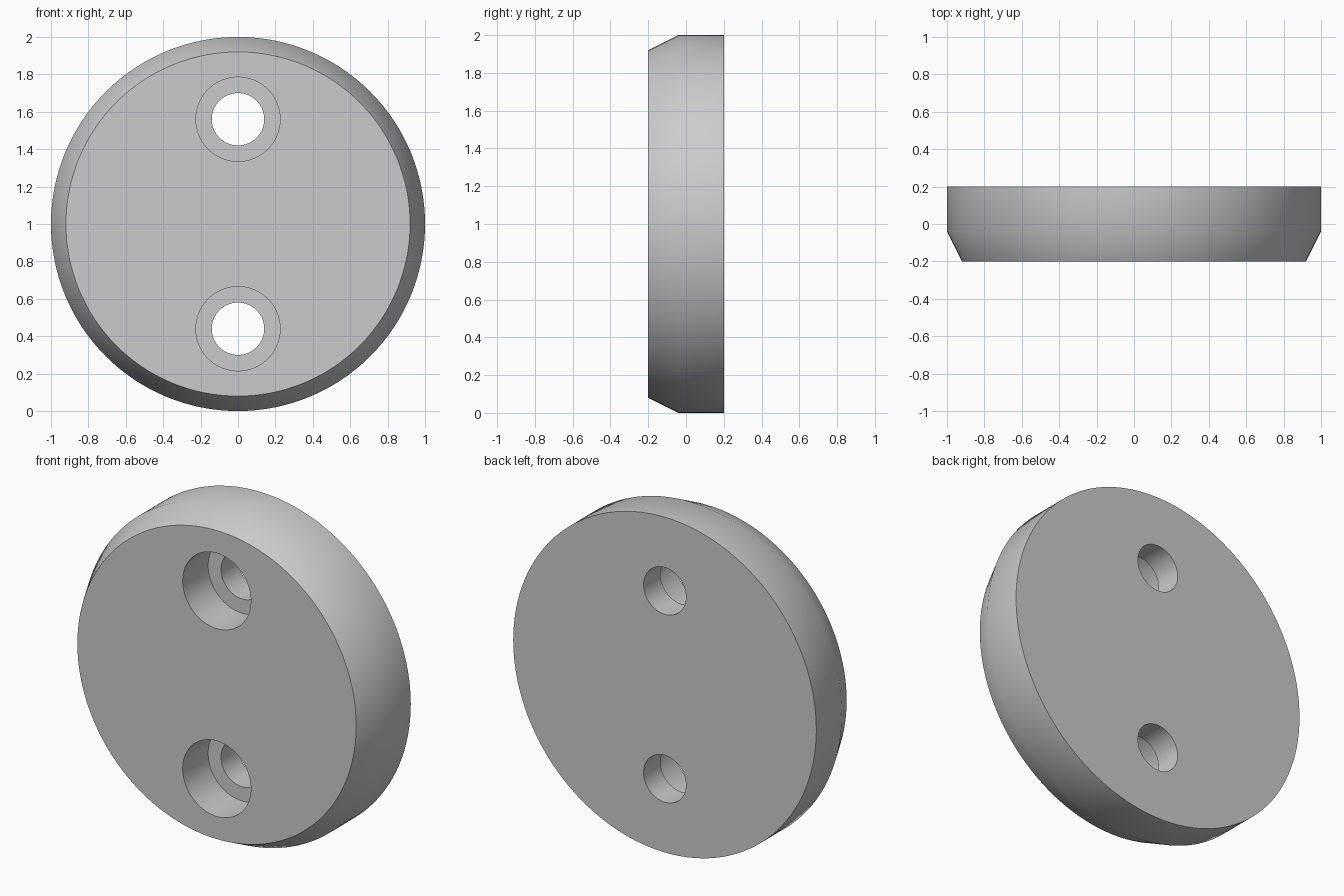
import bpy
import math

cube = bpy.data.objects.get("Cube")
if cube:
    bpy.data.objects.remove(cube, do_unlink=True)

SEGMENTS = 128
FRONT, BACK = -0.2, 0.2

grey = bpy.data.materials.new("plain grey")
grey.use_nodes = True
grey.diffuse_color = (0.6, 0.6, 0.6, 1)
grey.node_tree.nodes["Principled BSDF"].inputs["Base Color"].default_value = grey.diffuse_color


def turned(name, profile, z):
    """Solid of revolution about the y axis from (radius, y) rings, capped at both ends."""
    angles = [2 * math.pi * i / SEGMENTS for i in range(SEGMENTS)]
    verts = [(r * math.sin(a), y, z + r * math.cos(a)) for r, y in profile for a in angles]
    faces = [range(SEGMENTS - 1, -1, -1),
             range(len(verts) - SEGMENTS, len(verts))]
    for ring in range(len(profile) - 1):
        base = ring * SEGMENTS
        for i in range(SEGMENTS):
            j = (i + 1) % SEGMENTS
            faces.append((base + i, base + j, base + j + SEGMENTS, base + i + SEGMENTS))
    mesh = bpy.data.meshes.new(name)
    mesh.from_pydata(verts, [], [tuple(f) for f in faces])
    # Make all normals point outwards
    import bmesh
    bm = bmesh.new()
    bm.from_mesh(mesh)
    bmesh.ops.recalc_face_normals(bm, faces=bm.faces)
    bm.to_mesh(mesh)
    bm.free()
    mesh.materials.append(grey)
    obj = bpy.data.objects.new(name, mesh)
    bpy.context.collection.objects.link(obj)
    return obj


# Round disc with a bevelled front rim
disc = turned("disc", [(0.92, FRONT), (1, -0.04), (1, BACK)], 1)

# Two stepped screw holes: wide at the front, narrow through the back
hole_profile = [(0.225, FRONT - 0.1), (0.225, 0.04), (0.14, 0.04), (0.14, BACK + 0.1)]
cutters = [turned(name, hole_profile, z)
           for name, z in (("upper_hole_cutter", 1.56), ("lower_hole_cutter", 0.44))]
bpy.context.view_layer.objects.active = disc
for cutter in cutters:
    mod = disc.modifiers.new(cutter.name, 'BOOLEAN')
    mod.operation = 'DIFFERENCE'
    mod.solver = 'EXACT'
    mod.object = cutter
    bpy.ops.object.modifier_apply(modifier=mod.name)
for cutter in cutters:
    bpy.data.objects.remove(cutter, do_unlink=True)

# Smooth curved walls, sharp rims
bpy.ops.object.select_all(action='DESELECT')
disc.select_set(True)
bpy.ops.object.shade_smooth_by_angle(angle=math.radians(30))
